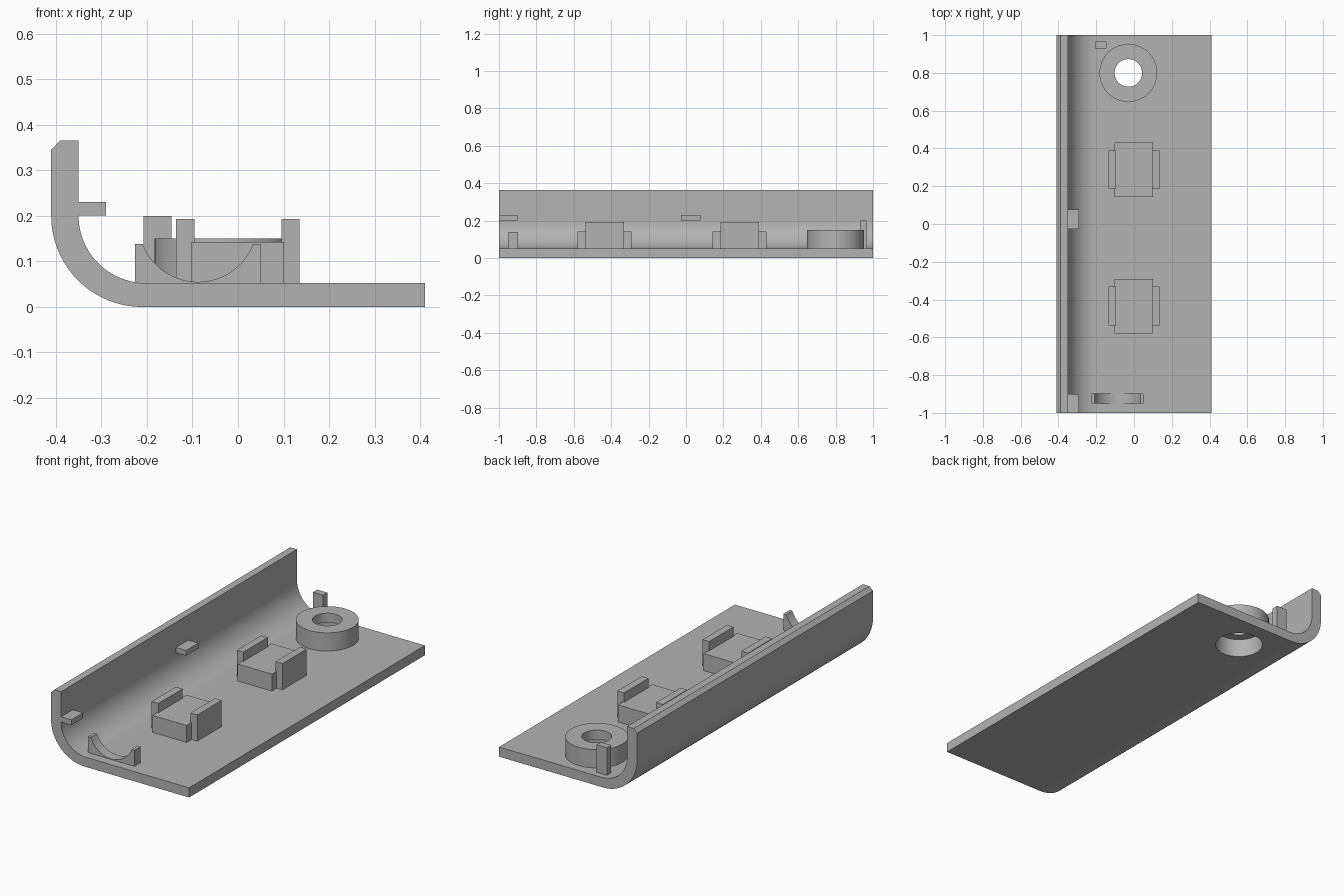
import bpy, bmesh
from math import sin, cos, pi, radians

cube = bpy.data.objects.get("Cube")
if cube:
    bpy.data.objects.remove(cube, do_unlink=True)

grey = bpy.data.materials.new("plain grey")
grey.use_nodes = True
GREY = (0.45, 0.45, 0.45, 1)
grey.diffuse_color = GREY
grey.node_tree.nodes["Principled BSDF"].inputs["Base Color"].default_value = GREY

LENGTH = 2.0
FLOOR = 0.052      # floor thickness
WALL_IN = -0.35    # inner face of the side wall
BORE = 0.12        # wide bore from below


def finish(name, bm):
    bmesh.ops.recalc_face_normals(bm, faces=bm.faces)
    mesh = bpy.data.meshes.new(name)
    bm.to_mesh(mesh)
    bm.free()
    mesh.materials.append(grey)
    obj = bpy.data.objects.new(name, mesh)
    bpy.context.collection.objects.link(obj)
    return obj


def smooth(obj):
    bpy.ops.object.select_all(action='DESELECT')
    obj.select_set(True)
    bpy.context.view_layer.objects.active = obj
    bpy.ops.object.shade_smooth_by_angle(angle=radians(30))


def extrude_y(name, profile, y0, y1):
    """Prism of an (x, z) profile from y0 to y1."""
    bm = bmesh.new()
    face = bm.faces.new([bm.verts.new((x, y0, z)) for x, z in profile])
    out = bmesh.ops.extrude_face_region(bm, geom=[face])
    verts = [g for g in out["geom"] if isinstance(g, bmesh.types.BMVert)]
    bmesh.ops.translate(bm, verts=verts, vec=(0, y1 - y0, 0))
    return finish(name, bm)


def box(name, x, y, z):
    return extrude_y(name, [(x[0], z[0]), (x[1], z[0]), (x[1], z[1]), (x[0], z[1])], *y)


def lathe(name, profile, centre, steps=64):
    """Closed (radius, z) profile turned round a vertical axis."""
    bm = bmesh.new()
    rings = [[bm.verts.new((centre[0] + r * cos(2 * pi * i / steps),
                            centre[1] + r * sin(2 * pi * i / steps), z))
              for r, z in profile] for i in range(steps)]
    n = len(profile)
    for i in range(steps):
        a, b = rings[i], rings[(i + 1) % steps]
        for j in range(n):
            k = (j + 1) % n
            bm.faces.new((a[j], b[j], b[k], a[k]))
    return finish(name, bm)


def arc(cx, cz, rx, rz, start, end, steps=24):
    return [(cx + rx * cos(radians(start + (end - start) * i / steps)),
             cz + rz * sin(radians(start + (end - start) * i / steps)))
            for i in range(steps + 1)]


# Curved shell: floor, rounded corner and side wall with a chamfered top
shell_profile = [(0.41, 0), (0.41, FLOOR)]
shell_profile += arc(-0.2, 0.2, 0.15, 0.2 - FLOOR, 270, 180)
shell_profile += [(WALL_IN, 0.365), (-0.39, 0.365), (-0.41, 0.345)]
shell_profile += arc(-0.21, 0.2, 0.2, 0.2, 180, 270)
shell = extrude_y("curved_shell", shell_profile, -LENGTH / 2, LENGTH / 2)

# Bore through the floor
hole = (-0.03, 0.8)
bm = bmesh.new()
bmesh.ops.create_cone(bm, cap_ends=True, segments=64, radius1=BORE, radius2=BORE, depth=0.4)
bmesh.ops.translate(bm, verts=bm.verts, vec=(*hole, 0))
cutter = finish("bore_cutter", bm)
cutter.hide_render = True
cut = shell.modifiers.new("bore", 'BOOLEAN')
cut.operation = 'DIFFERENCE'
cut.solver = 'EXACT'
cut.object = cutter
bpy.context.view_layer.objects.active = shell
bpy.ops.object.modifier_apply(modifier=cut.name)
bpy.data.objects.remove(cutter, do_unlink=True)
smooth(shell)

# Screw boss: ring with a narrow hole above the wide bore
smooth(lathe("screw_boss", [(0.073, 0.15), (0.153, 0.15), (0.153, FLOOR),
                            (BORE, FLOOR), (BORE, 0.1), (0.073, 0.1)], hole))

# Two clip blocks, each with a raised plate on both sides
for place, y in (("front", -0.435), ("back", 0.287)):
    box(place + "_clip_block", (-0.103, 0.101), (y - 0.144, y + 0.144), (0.04, 0.143))
    for side, x in (("right", -0.116), ("left", 0.115)):
        box(f"{place}_clip_{side}_plate", (x - 0.02, x + 0.02),
            (y - 0.103, y + 0.103), (0.04, 0.193))

# Locating post at the back
box("back_post", (-0.207, -0.146), (0.93, 0.966), (0.04, 0.2))

# Tabs on the inner wall
for name, y in (("front_wall_tab", (-1, -0.9)), ("middle_wall_tab", (-0.026, 0.078))):
    box(name, (WALL_IN - 0.02, -0.29), y, (0.201, 0.23))

# Cradle at the front with a round hollow
hollow = arc(-0.088, 0.185, 0.13, 0.13, -21.2, -158.8, 32)
cradle = [(-0.226, 0.04), (0.05, 0.04), (0.05, 0.138)] + hollow + [(-0.226, 0.138)]
smooth(extrude_y("front_cradle", cradle, -0.95, -0.897))
